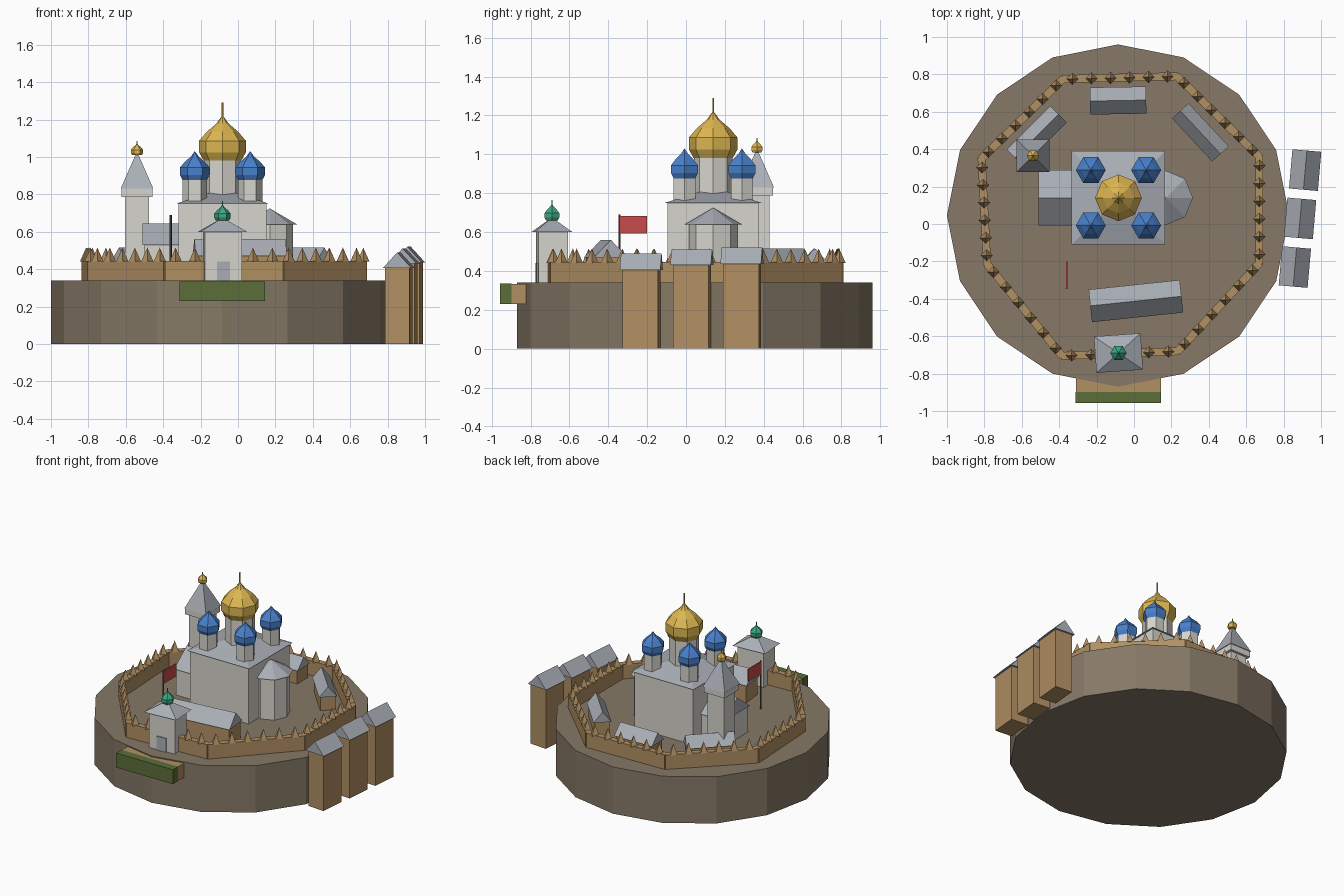
import bpy, bmesh
from math import cos, sin, pi, radians, atan2, hypot
from mathutils import Matrix, Vector

cube = bpy.data.objects.get("Cube")
if cube:
    bpy.data.objects.remove(cube, do_unlink=True)


def material(name, *srgb):
    m = bpy.data.materials.new(name)
    m.use_nodes = True
    col = [c ** 2.2 for c in srgb] + [1]
    m.diffuse_color = col
    m.node_tree.nodes["Principled BSDF"].inputs["Base Color"].default_value = col
    return m


EARTH = material("earth", .52, .47, .40)
WOOD = material("wood", .69, .56, .39)
WHITE = material("whitewash", .84, .83, .80)
ROOF = material("roof_grey", .66, .68, .71)
GOLD = material("gold", .86, .71, .32)
BLUE = material("dome_blue", .29, .50, .79)
GREEN = material("dome_green", .25, .65, .51)
RED = material("flag_red", .78, .30, .30)
GRASS = material("grass", .36, .43, .23)
IRON = material("iron", .38, .37, .36)


def finish(name, bm, mats, loc=(0, 0, 0), angle=0):
    """Turn a bmesh into a placed object with outward normals."""
    bmesh.ops.recalc_face_normals(bm, faces=bm.faces)
    bm.transform(Matrix.Translation(Vector(loc)) @ Matrix.Rotation(radians(angle), 4, 'Z'))
    me = bpy.data.meshes.new(name)
    bm.to_mesh(me)
    bm.free()
    for m in mats:
        me.materials.append(m)
    ob = bpy.data.objects.new(name, me)
    bpy.context.collection.objects.link(ob)
    return ob


def add_lathe(bm, sides, profile, x=0, y=0, turn=0):
    """Faceted turned shape; profile is (radius, z) from bottom to top."""
    rings = []
    for r, z in profile:
        n = sides if r > 0 else 1
        rings.append([bm.verts.new((x + r * cos(turn + 2 * pi * i / sides),
                                    y + r * sin(turn + 2 * pi * i / sides), z))
                      for i in range(n)])
    for a, b in zip(rings, rings[1:]):
        for i in range(sides):
            j = (i + 1) % sides
            if len(b) == 1:
                bm.faces.new((a[i], a[j], b[0]))
            else:
                bm.faces.new((a[i], a[j], b[j], b[i]))
    for ring in (rings[0], rings[-1]):
        if len(ring) > 1:
            bm.faces.new(ring)


def lathe(name, sides, profile, mat, x, y):
    bm = bmesh.new()
    add_lathe(bm, sides, profile)
    return finish(name, bm, [mat], (x, y, 0))


def box(name, x, y, sx, sy, z0, z1, mat, angle=0):
    bm = bmesh.new()
    bmesh.ops.create_cube(bm, size=1)
    bm.transform(Matrix.Diagonal((sx, sy, z1 - z0, 1)))
    return finish(name, bm, [mat], (x, y, (z0 + z1) / 2), angle)


def hip_roof(name, x, y, sx, sy, z0, z1, angle=0):
    bm = bmesh.new()
    add_lathe(bm, 4, [(.5 ** .5, z0), (0, z1)], turn=pi / 4)
    bm.transform(Matrix.Diagonal((sx, sy, 1, 1)))
    return finish(name, bm, [ROOF], (x, y, 0), angle)


def gable_house(name, x, y, length, depth, base, eave, ridge, angle, wall, lap=.02):
    """Box body under a solid gable roof whose ridge runs along the length."""
    box(name + "_walls", x, y, length - lap, depth - lap, base, eave, wall, angle)
    bm = bmesh.new()
    l, d = length / 2, depth / 2
    ends = [[bm.verts.new((sx, -d, eave)), bm.verts.new((sx, d, eave)),
             bm.verts.new((sx, 0, ridge))] for sx in (-l, l)]
    for tri in ends:
        bm.faces.new(tri)
    for i in range(3):
        j = (i + 1) % 3
        bm.faces.new((ends[0][i], ends[0][j], ends[1][j], ends[1][i]))
    finish(name + "_roof", bm, [ROOF], (x, y, 0), angle)


def onion(name, x, y, z, r, sides, mat):
    """Onion dome of greatest radius r standing at height z."""
    shape = [(.8, 0), (1, .36), (1, .85), (.66, 1.25), (.27, 1.58), (0, 1.95)]
    lathe(name, sides, [(a * r, z + b * r) for a, b in shape], mat, x, y)


def spike(name, x, y, z0, z1, r, mat):
    lathe(name, 6, [(r, z0), (r, z1)], mat, x, y)


CX, CY, G = -.083, .14, .34   # cathedral centre and ground level

# Rocky island
lathe("island", 16, [(.915, 0), (.915, G)], EARTH, -.085, .045)

# Palisade: eight straight walls with pointed stakes
corners = [(-.38, .775), (.23, .79), (.67, .36), (.67, -.21),
           (.235, -.68), (-.385, -.705), (-.785, -.215), (-.815, .35)]
stakes = bmesh.new()
for k, (ax, ay) in enumerate(corners):
    bx, by = corners[(k + 1) % 8]
    box(f"palisade_wall_{k + 1}", (ax + bx) / 2, (ay + by) / 2, hypot(bx - ax, by - ay) + .01,
        .042, G, .445, WOOD, atan2(by - ay, bx - ax) * 180 / pi)
    for i in range(6):
        t = (i + .5) / 6
        add_lathe(stakes, 4, [(.033, .44), (0, .515)], ax + (bx - ax) * t, ay + (by - ay) * t)
finish("palisade_stakes", stakes, [WOOD])

# Cathedral body, roof and main dome
box("cathedral_walls", CX, CY, .47, .47, G, .75, WHITE)
hip_roof("cathedral_roof", CX, CY, .5, .5, .75, .83)
lathe("main_drum", 8, [(.1, .76), (.1, .99)], WHITE, CX, CY)
onion("main_dome", CX, CY, .98, .125, 8, GOLD)
spike("main_dome_spike", CX, CY, 1.2, 1.29, .005, GOLD)

# Four corner domes
for sx, side in ((-1, "right"), (1, "left")):
    for sy, end in ((-1, "front"), (1, "back")):
        x, y = CX + sx * .148, CY + sy * .148
        lathe(f"{end}_{side}_drum", 6, [(.065, .75), (.065, .885)], WHITE, x, y)
        onion(f"{end}_{side}_dome", x, y, .875, .08, 6, BLUE)

# Apse and porch
lathe("apse_walls", 8, [(.125, G), (.125, .645)], WHITE, .17, CY)
lathe("apse_roof", 8, [(.145, .64), (0, .725)], ROOF, .17, CY)
gable_house("porch", -.4, CY, .22, .295, G, .53, .645, 0, WHITE)

# Bell tower
box("bell_tower_walls", -.54, .365, .13, .13, G, .79, WHITE)
box("bell_tower_belfry", -.54, .365, .165, .165, .787, .83, WHITE)
hip_roof("bell_tower_spire", -.54, .365, .175, .175, .83, 1.03)
onion("bell_tower_dome", -.54, .365, 1.01, .033, 6, GOLD)
spike("bell_tower_spike", -.54, .365, 1.06, 1.085, .003, GOLD)

# Gate tower
box("gate_walls", -.083, -.69, .2, .15, G, .605, WHITE, 4)
hip_roof("gate_roof", -.083, -.69, .25, .195, .6, .675, 4)
onion("gate_dome", -.083, -.69, .66, .044, 6, GREEN)
spike("gate_spike", -.083, -.69, .73, .765, .003, GREEN)
box("gate_door", -.0775, -.768, .07, .008, G, .44, ROOF, 4)

# Wooden buildings in the yard
gable_house("long_hall", .01, -.412, .49, .175, G, .47, .56, 6, WOOD)
gable_house("back_house", -.085, .66, .3, .145, G, .44, .515, 1, WOOD)
gable_house("back_left_house", .355, .49, .315, .12, G, .44, .515, -47, WOOD)
gable_house("back_right_house", -.52, .47, .33, .125, G, .44, .515, 45, WOOD)

# Tall houses beside the island
for k, (x, y, eave, ridge) in enumerate([(.86, -.23, .405, .49), (.888, .03, .43, .51),
                                         (.915, .288, .435, .52)]):
    gable_house(f"cliff_house_{k + 1}", x, y, .21, .155, 0, eave, ridge, 85, WOOD, .025)

# Flag on its pole
spike("flag_pole", -.36, -.343, G, .69, .006, IRON)
box("flag", -.36, -.272, .008, .145, .592, .683, RED)

# Landing in front of the gate
box("landing_deck", -.083, -.84, .455, .12, .23, .333, WOOD)
box("landing_grass_bank", -.083, -.927, .457, .06, .23, .335, GRASS)
